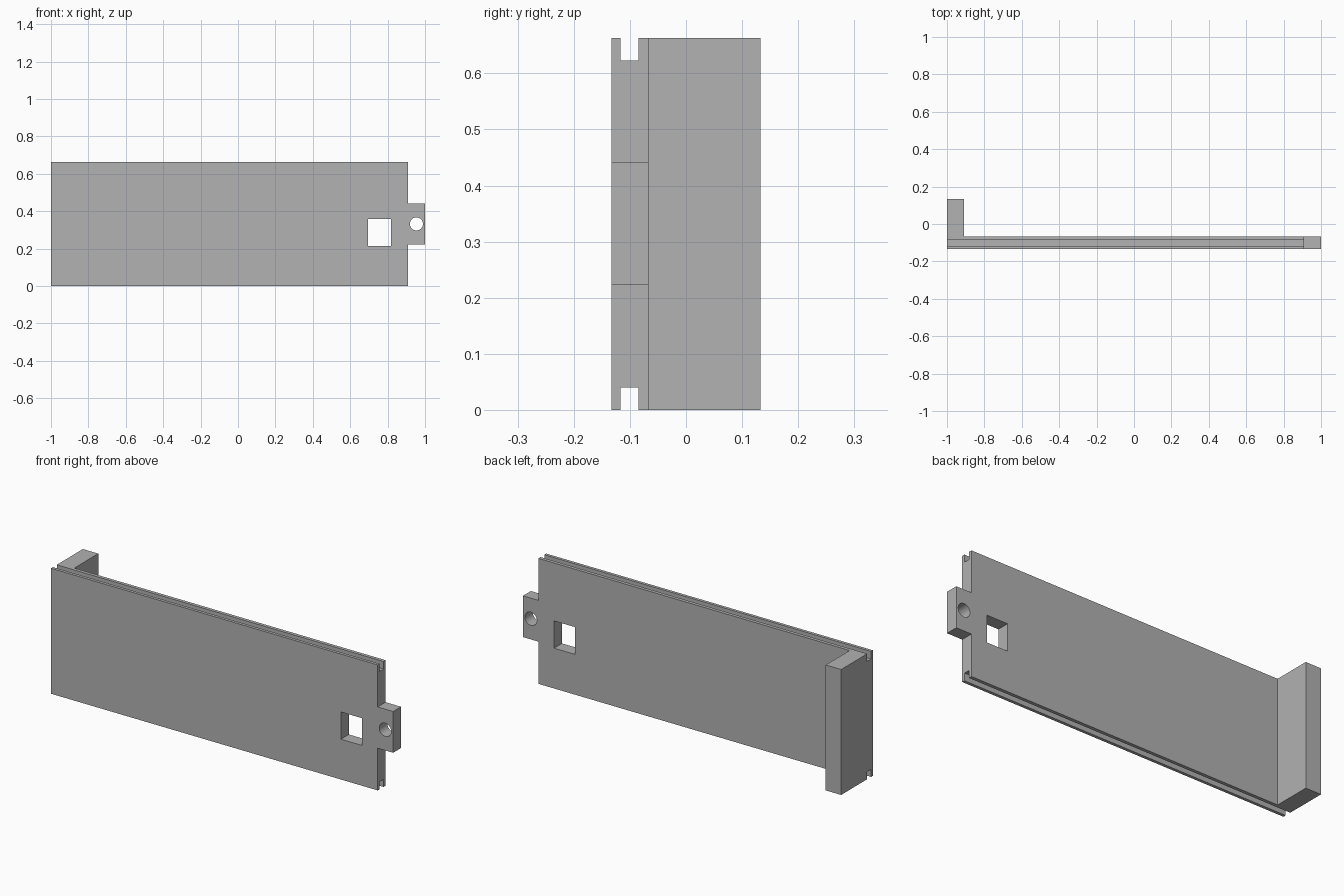
import bpy
import bmesh
from mathutils import Vector, Matrix

if "Cube" in bpy.data.objects:
    bpy.data.objects.remove(bpy.data.objects["Cube"])

HEIGHT = 0.663
FRONT, PLATE_BACK, FLANGE_BACK = -0.133, -0.067, 0.133
PLATE_END = 0.91

grey = bpy.data.materials.new("plain grey")
grey.use_nodes = True
grey.diffuse_color = (0.445, 0.445, 0.445, 1)
grey.node_tree.nodes["Principled BSDF"].inputs["Base Color"].default_value = grey.diffuse_color


def add_object(name, bm):
    bmesh.ops.recalc_face_normals(bm, faces=bm.faces)
    mesh = bpy.data.meshes.new(name)
    bm.to_mesh(mesh)
    bm.free()
    mesh.materials.append(grey)
    obj = bpy.data.objects.new(name, mesh)
    bpy.context.collection.objects.link(obj)
    return obj


def box(name, low, high):
    low, high = Vector(low), Vector(high)
    bm = bmesh.new()
    bmesh.ops.create_cube(bm, size=1, matrix=Matrix.Translation((low + high) / 2)
                          @ Matrix.Diagonal((*(high - low), 1)))
    return add_object(name, bm)


def cut(target, cutter):
    mod = target.modifiers.new(cutter.name, "BOOLEAN")
    mod.operation = "DIFFERENCE"
    mod.solver = "EXACT"
    mod.object = cutter
    bpy.context.view_layer.objects.active = target
    bpy.ops.object.modifier_apply(modifier=mod.name)
    bpy.data.objects.remove(cutter)


# Plate with the end flange, as one extruded L profile
outline = [(-1, FRONT), (1, FRONT), (1, PLATE_BACK), (-0.91, PLATE_BACK),
           (-0.91, FLANGE_BACK), (-1, FLANGE_BACK)]
bm = bmesh.new()
base = bm.faces.new([bm.verts.new((x, y, 0)) for x, y in outline])
extruded = bmesh.ops.extrude_face_region(bm, geom=[base], use_keep_orig=True)
bmesh.ops.translate(bm, vec=(0, 0, HEIGHT),
                    verts=[v for v in extruded["geom"] if isinstance(v, bmesh.types.BMVert)])
panel = add_object("panel_with_flange", bm)

# Corners removed above and below the mounting tab
for low, high in ((-0.1, 0.223), (0.441, 0.8)):
    cut(panel, box("corner_cutter", (PLATE_END, -0.3, low), (1.1, 0, high)))

# Grooves along the bottom and top edges
for low, high in ((-0.1, 0.04), (HEIGHT - 0.04, 0.8)):
    cut(panel, box("groove_cutter", (-1.1, -0.117, low), (1.1, -0.085, high)))

# Rectangular window
cut(panel, box("window_cutter", (0.695, -0.3, 0.213), (0.818, 0, 0.357)))

# Round screw hole in the tab
bm = bmesh.new()
bmesh.ops.create_cone(bm, cap_ends=True, segments=32, radius1=0.035, radius2=0.035, depth=0.4,
                      matrix=Matrix.Translation((0.954, -0.1, 0.332)) @ Matrix.Rotation(1.5707963, 4, "X"))
cut(panel, add_object("hole_cutter", bm))

bpy.ops.object.select_all(action="DESELECT")
panel.select_set(True)
bpy.context.view_layer.objects.active = panel
bpy.ops.object.shade_smooth_by_angle()
